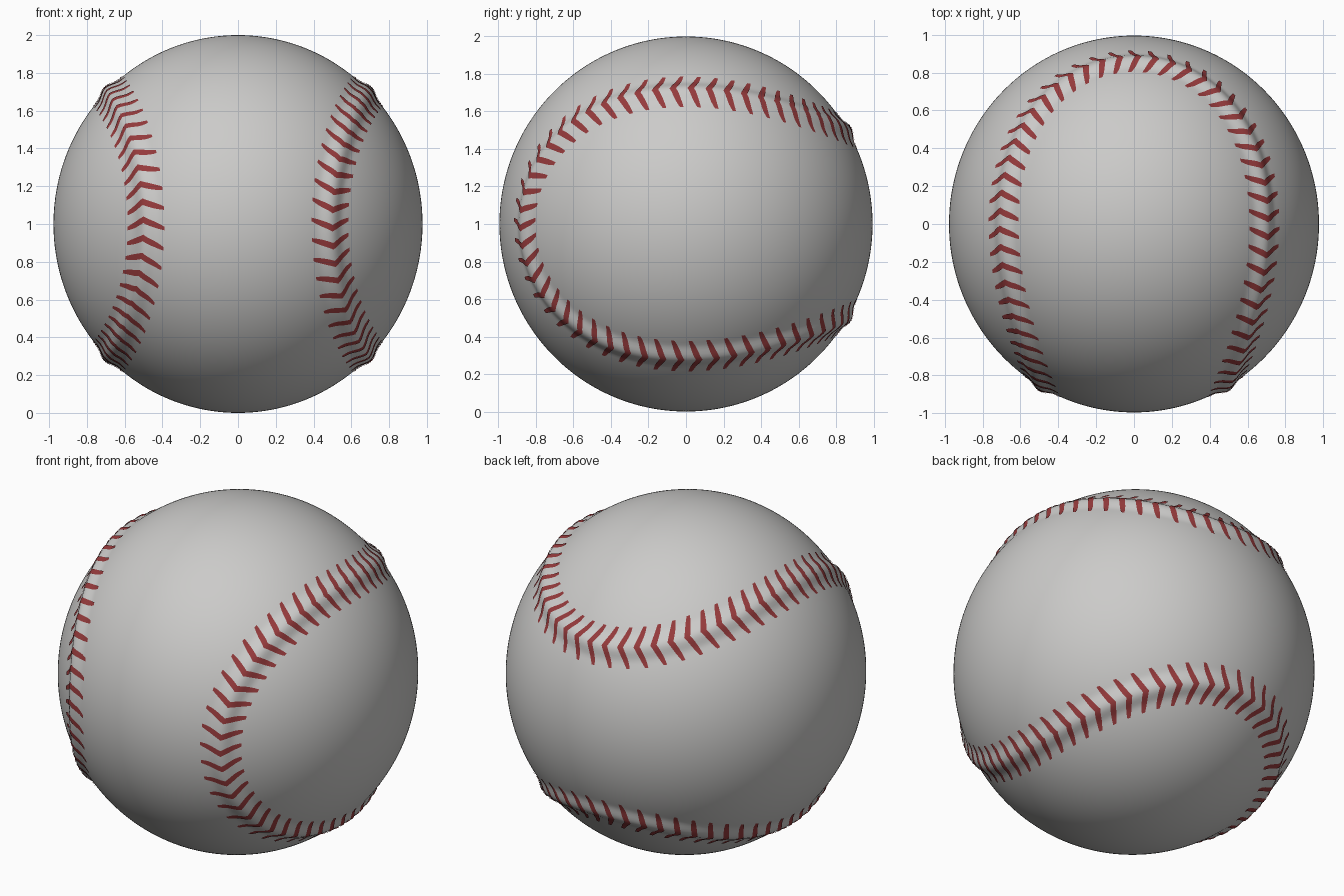
import bpy, bmesh, math
from mathutils import Vector, Matrix
from mathutils.kdtree import KDTree

if "Cube" in bpy.data.objects:
    bpy.data.objects.remove(bpy.data.objects["Cube"])

A, B = 0.75, 0.25            # seam curve shape
RIDGE_H, RIDGE_W = 0.022, 0.085
STITCHES = 108
SHAPE = Vector((0.977, 0.995, 1.0))


def material(name, col):
    m = bpy.data.materials.new(name)
    m.diffuse_color = (*col, 1)
    m.use_nodes = True
    m.node_tree.nodes["Principled BSDF"].inputs["Base Color"].default_value = m.diffuse_color
    return m


leather = material("leather_grey", (0.6, 0.595, 0.585))
thread = material("thread_red", (0.30, 0.042, 0.044))


# closed seam curve lying on the unit sphere
def seam(t):
    return Vector((A * math.cos(t) - B * math.cos(3 * t),
                   -2 * math.sqrt(A * B) * math.cos(2 * t),
                   A * math.sin(t) + B * math.sin(3 * t)))


N = 4000
samples = [seam(2 * math.pi * i / N) for i in range(N + 1)]
tree = KDTree(N)
for i in range(N):
    tree.insert(samples[i], i)
tree.balance()


# ball surface point in a direction, raised along the seam
def surface(d, lift=0.0):
    d = d.normalized()
    dist = tree.find(d)[2]
    k = min(dist / RIDGE_W, 1.0)
    r = 1 + RIDGE_H * (0.5 + 0.5 * math.cos(math.pi * k)) + lift
    p = d * r
    return Vector((p.x * SHAPE.x, p.y * SHAPE.y, p.z * SHAPE.z + 1))


def finish(name, bm, mat):
    me = bpy.data.meshes.new(name)
    bm.to_mesh(me)
    bm.free()
    me.materials.append(mat)
    for p in me.polygons:
        p.use_smooth = True
    ob = bpy.data.objects.new(name, me)
    bpy.context.collection.objects.link(ob)
    return ob


# ball cover
bm = bmesh.new()
bmesh.ops.create_icosphere(bm, subdivisions=7, radius=1)
for v in bm.verts:
    v.co = surface(v.co)
finish("ball_cover", bm, leather)

# evenly spaced positions along the seam
lengths = [0.0]
for a, b in zip(samples, samples[1:]):
    lengths.append(lengths[-1] + (b - a).length)
params, j = [], 0
for k in range(STITCHES):
    target = lengths[-1] * k / STITCHES
    while lengths[j + 1] < target:
        j += 1
    f = (target - lengths[j]) / (lengths[j + 1] - lengths[j])
    params.append(2 * math.pi * (j + f) / N)

# chevron stitches, thin strips following the ridge
bm = bmesh.new()
HALF, COLS = 0.115, 12
for t in params:
    p = seam(t)
    fwd = (seam(t - 0.001) - seam(t + 0.001)).normalized()
    side = fwd.cross(p)
    rows = []
    for c in range(COLS + 1):
        u = 2 * c / COLS - 1
        adv = 0.022 - 0.046 * abs(u) ** 0.9
        w = 0.017 * (1 - 0.45 * abs(u) ** 3)
        rows.append([bm.verts.new(surface(p + side * u * HALF + fwd * (adv + e * w), 0.004))
                     for e in (-1, 0, 1)])
    for r0, r1 in zip(rows, rows[1:]):
        for e in range(2):
            face = bm.faces.new((r0[e], r1[e], r1[e + 1], r0[e + 1]))
            face.normal_update()
            if face.normal.dot(p) < 0:
                face.normal_flip()
finish("seam_stitches", bm, thread)
